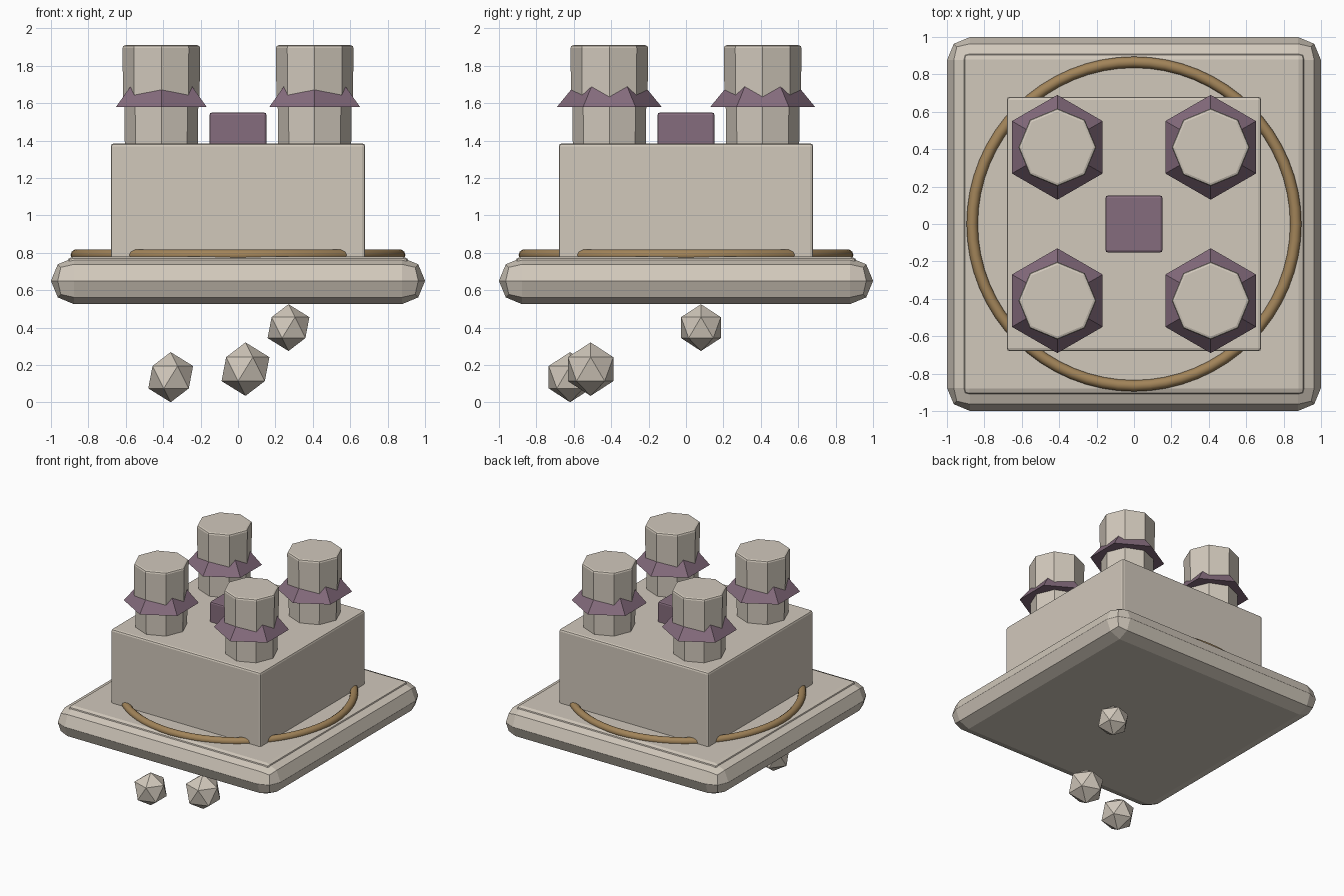
import bpy
import bmesh
import math
from mathutils import Matrix, Vector

if "Cube" in bpy.data.objects:
    bpy.data.objects.remove(bpy.data.objects["Cube"], do_unlink=True)


def material(name, rgb):
    mat = bpy.data.materials.new(name)
    mat.use_nodes = True
    colour = (*rgb, 1.0)
    mat.diffuse_color = colour
    bsdf = next(n for n in mat.node_tree.nodes if n.type == "BSDF_PRINCIPLED")
    bsdf.inputs["Base Color"].default_value = colour
    return mat


STONE = material("pale stone", (0.64, 0.58, 0.50))
PURPLE = material("dusty purple", (0.235, 0.15, 0.205))
BRONZE = material("bronze", (0.36, 0.23, 0.10))


def add_object(name, bm, mat, bevel=0.0, segments=1):
    mesh = bpy.data.meshes.new(name)
    bm.to_mesh(mesh)
    bm.free()
    mesh.materials.append(mat)
    obj = bpy.data.objects.new(name, mesh)
    bpy.context.collection.objects.link(obj)
    if bevel:
        mod = obj.modifiers.new("Bevel", "BEVEL")
        mod.width = bevel
        mod.segments = segments
        mod.limit_method = "ANGLE"
        mod.angle_limit = math.radians(60)
    return obj


def block(name, half, bottom, top, mat, bevel, segments):
    """Square block centred on the z axis."""
    bm = bmesh.new()
    size = Matrix.Diagonal((2 * half, 2 * half, top - bottom, 1))
    place = Matrix.Translation((0, 0, (bottom + top) / 2))
    bmesh.ops.create_cube(bm, size=1, matrix=place @ size)
    return add_object(name, bm, mat, bevel, segments)


def prism(name, x, y, sides, r_low, r_high, bottom, top, mat, turn=0.0, bevel=0.0):
    """Upright tapered prism with a vertex towards +x before turning."""
    bm = bmesh.new()
    rings = []
    for r, z in ((r_low, bottom), (r_high, top)):
        angles = [turn + math.tau * i / sides for i in range(sides)]
        rings.append([bm.verts.new((x + r * math.cos(a), y + r * math.sin(a), z)) for a in angles])
    low, high = rings
    for i in range(sides):
        j = (i + 1) % sides
        bm.faces.new((low[i], low[j], high[j], high[i]))
    bm.faces.new(low[::-1])
    bm.faces.new(high)
    return add_object(name, bm, mat, bevel, 2)


# Floating platform with a thin raised slab
block("platform", 1.0, 0.525, 0.775, STONE, 0.1245, 2)
block("platform_slab", 0.915, 0.70, 0.78, STONE, 0.035, 2)

# Main keep and the small block on its roof
block("keep", 0.68, 0.72, 1.385, STONE, 0.016, 2)
block("roof_block", 0.152, 1.30, 1.55, PURPLE, 0.012, 2)

# Bronze ring around the keep
bpy.ops.mesh.primitive_torus_add(major_radius=0.865, minor_radius=0.03,
                                 major_segments=64, minor_segments=10,
                                 location=(0, 0, 0.788))
ring = bpy.context.object
ring.name = "bronze_ring"
ring.data.materials.append(BRONZE)
bpy.ops.object.shade_smooth_by_angle(angle=math.radians(40))

# Four corner towers, each with a flared collar
for depth, y in (("front", -0.41), ("back", 0.41)):
    for side, x in (("right", -0.41), ("left", 0.41)):
        label = f"{depth}_{side}"
        prism(f"tower_base_{label}", x, y, 8, 0.195, 0.198, 1.35, 1.62, STONE)
        prism(f"tower_top_{label}", x, y, 8, 0.204, 0.208, 1.60, 1.91, STONE, bevel=0.015)
        prism(f"collar_{label}", x, y, 6, 0.28, 0.12, 1.58, 1.775, PURPLE, turn=math.pi / 2)

# Faceted rocks drifting below the platform
rocks = (
    ("low", (-0.36, -0.62, 0.135), 0.134),
    ("middle", (0.04, -0.51, 0.178), 0.143),
    ("high", (0.27, 0.08, 0.40), 0.125),
)
for label, centre, radius in rocks:
    bm = bmesh.new()
    bmesh.ops.create_icosphere(bm, subdivisions=1, radius=radius,
                               matrix=Matrix.Translation(Vector(centre)))
    add_object(f"floating_rock_{label}", bm, STONE)
